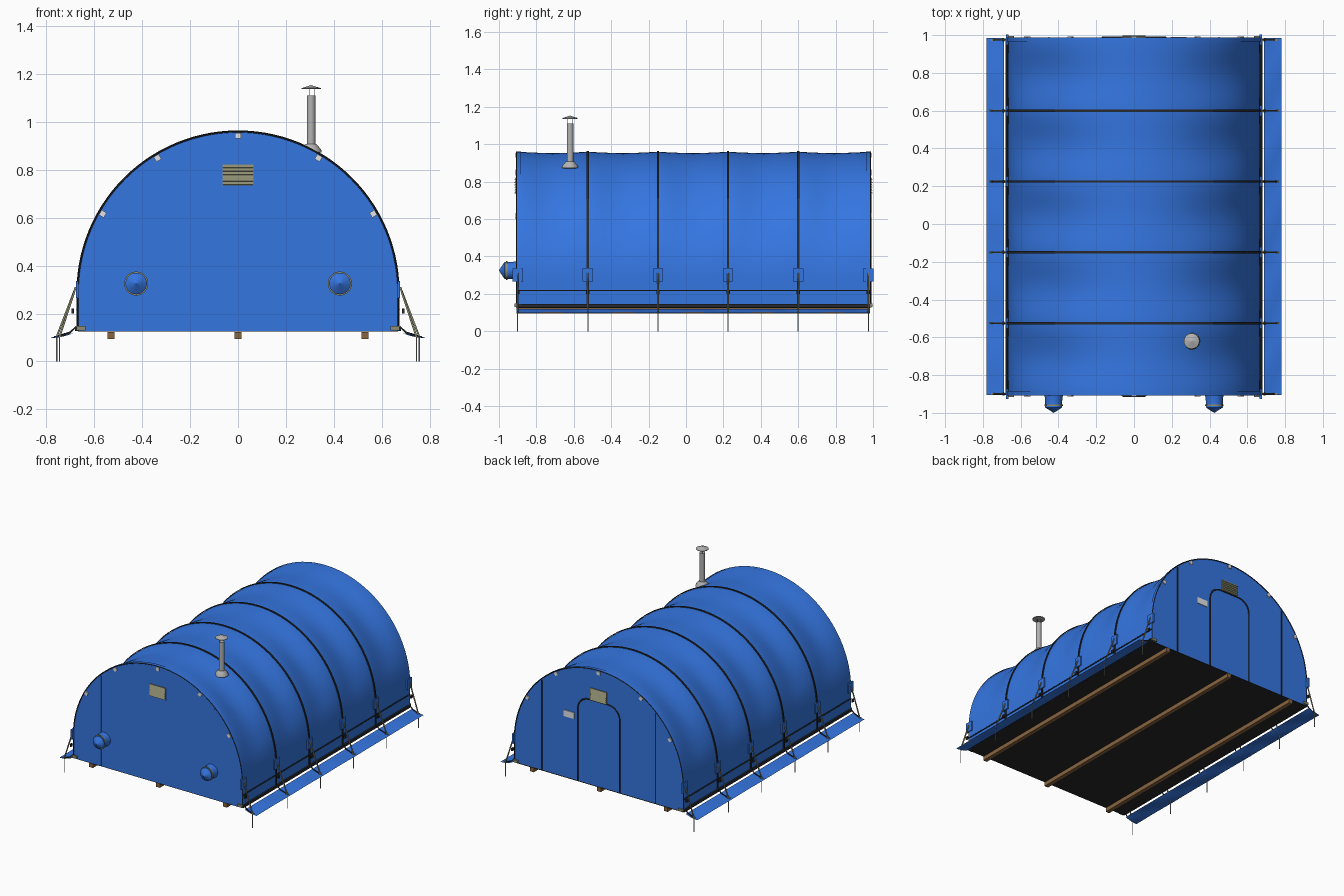
import bpy, bmesh, math
from mathutils import Vector

if "Cube" in bpy.data.objects:
    bpy.data.objects.remove(bpy.data.objects["Cube"])

R, CZ, BASE = 0.668, 0.29, 0.127           # arch radius, arch centre, floor height
Y0, Y1 = -0.905, 0.985                     # front and back walls
RIBS = [-0.9 + 0.375 * i for i in range(6)]


def material(name, r, g, b):
    m = bpy.data.materials.new(name)
    m.diffuse_color = (r, g, b, 1)
    m.use_nodes = True
    m.node_tree.nodes["Principled BSDF"].inputs["Base Color"].default_value = m.diffuse_color
    return m


BLUE = material("blue_fabric", 0.035, 0.18, 0.75)
BLACK = material("black_webbing", 0.02, 0.022, 0.025)
KHAKI = material("khaki", 0.27, 0.27, 0.17)
WOOD = material("wood", 0.25, 0.13, 0.05)
GREY = material("steel", 0.45, 0.45, 0.45)
WHITE = material("pale_plastic", 0.75, 0.77, 0.8)


def finish(name, bm, mat, smooth=False):
    bmesh.ops.recalc_face_normals(bm, faces=bm.faces)
    me = bpy.data.meshes.new(name)
    bm.to_mesh(me)
    bm.free()
    me.materials.append(mat)
    ob = bpy.data.objects.new(name, me)
    bpy.context.collection.objects.link(ob)
    if smooth:
        bpy.context.view_layer.objects.active = ob
        ob.select_set(True)
        bpy.ops.object.shade_smooth_by_angle(angle=math.radians(35))
        ob.select_set(False)
    return ob


def box(name, c, s, mat, rot_y=0.0):
    bm = bmesh.new()
    bmesh.ops.create_cube(bm, size=1)
    for v in bm.verts:
        v.co = Vector((v.co.x * s[0], v.co.y * s[1], v.co.z * s[2]))
    ob = finish(name, bm, mat)
    ob.location = c
    ob.rotation_euler.y = rot_y
    return ob


def grid(name, rows, mat, close=False):
    """Skin quads across rows of points."""
    bm = bmesh.new()
    vs = [[bm.verts.new(p) for p in r] for r in rows]
    if close:
        vs.append(vs[0])
    for a, b in zip(vs, vs[1:]):
        for i in range(len(a) - 1):
            bm.faces.new((a[i], a[i + 1], b[i + 1], b[i]))
    return finish(name, bm, mat, True)


def tube(name, pts, r, mat, sides=8):
    """Swept round bar through points."""
    cu = bpy.data.curves.new(name, 'CURVE')
    cu.dimensions = '3D'
    cu.bevel_depth = r
    cu.bevel_resolution = max(0, sides // 4 - 1)
    cu.use_fill_caps = True
    sp = cu.splines.new('POLY')
    sp.points.add(len(pts) - 1)
    for p, q in zip(sp.points, pts):
        p.co = (*q, 1)
    cu.materials.append(mat)
    ob = bpy.data.objects.new(name, cu)
    bpy.context.collection.objects.link(ob)
    return ob


def lathe(name, prof, loc, mat, rot_x=0.0, n=28):
    """Spin (radius, height) points about z."""
    rows = [[(r * math.cos(t), r * math.sin(t), z) for r, z in prof]
            for t in (2 * math.pi * i / n for i in range(n))]
    ob = grid(name, rows, mat, True)
    ob.location = loc
    ob.rotation_euler.x = rot_x
    return ob


def arch(y, d=0.0, sag=0.0, n=56):
    """Tent cross-section at y, offset outward by d, sagging at the shoulders."""
    pts = [(R + d, y, BASE), (R + d, y, 0.21)]
    for i in range(n + 1):
        t = math.pi * i / n
        r = R + d - sag * (0.006 + 0.017 * math.sin(2 * t) ** 2) * min(1, math.sin(t) * 3)
        pts.append((r * math.cos(t), y, CZ + r * math.sin(t)))
    return pts + [(-R - d, y, 0.21), (-R - d, y, BASE)]


# Fabric roof, pulled in between the ribs
N = 80
rows = []
for i in range(N + 1):
    y = Y0 + (Y1 - Y0) * i / N
    f = min(max((y - RIBS[0]) / 0.375, 0), 5)
    rows.append(arch(y, 0, math.sin(math.pi * (f % 1)) ** 2 if f < 5 else 0))
grid("roof_fabric", rows, BLUE)

# End walls, edge piping, hems, seams, clips and vents
for side, y, s in (("front", Y0, -1), ("back", Y1, 1)):
    bm = bmesh.new()
    bm.faces.new([bm.verts.new(p) for p in arch(y)])
    finish(side + "_wall", bm, BLUE)
    tube(side + "_piping", arch(y, 0.001), 0.0035, BLACK)
    grid(side + "_hem", [arch(y + s * 0.002, 0.004), arch(y - s * 0.022, 0.004)], BLUE)
    seam = BLUE if s < 0 else BLACK
    for x in (-0.45, 0.45):
        top = CZ + math.sqrt(R * R - x * x) - 0.01
        box(side + "_wall_seam", (x, y + s * 0.002, (BASE + top) / 2), (0.007, 0.005, top - BASE), seam)
    for deg in (30, 59, 90, 121, 150):
        t = math.radians(deg)
        box(side + "_clip", (0.652 * math.cos(t), y + s * 0.003, CZ + 0.652 * math.sin(t)),
            (0.024, 0.008, 0.024), WHITE, math.pi / 2 - t)
    box(side + "_vent_back", (0, y + s * 0.003, 0.778), (0.13, 0.006, 0.086), KHAKI)
    for k in range(6):
        slat = box(side + "_vent_slat", (0, y + s * 0.008, 0.743 + 0.014 * k), (0.124, 0.003, 0.012), KHAKI)
        slat.rotation_euler.x = s * 0.5
    for x in (-0.655, 0.655):
        box(side + "_corner_bracket", (x, y + s * 0.003, 0.139), (0.038, 0.016, 0.018), KHAKI)

# Back door zip and label
door = [(-0.167, BASE)]
for cx, a0 in ((-0.077, 180), (0.077, 90)):
    door += [(cx + 0.09 * math.cos(math.radians(a0 - 15 * k)),
              0.645 + 0.09 * math.sin(math.radians(a0 - 15 * k))) for k in range(7)]
door.append((0.167, BASE))
tube("door_zip", [(x, Y1 + 0.002, z) for x, z in door], 0.005, BLACK)
box("wall_label", (0.236, Y1 + 0.002, 0.585), (0.085, 0.005, 0.045), WHITE)

# Floor and timber skids
YM, LEN = (Y0 + Y1) / 2, Y1 - Y0
box("floor", (0, YM, BASE), (2 * R, LEN, 0.006), BLACK)
for x in (-0.53, 0, 0.53):
    box("floor_skid", (x, YM, 0.109), (0.03, LEN, 0.029), WOOD)

# Straps over the four inner ribs
for y in RIBS[1:5]:
    ring = [arch(y - 0.006, 0.001), arch(y - 0.006, 0.006), arch(y + 0.006, 0.006), arch(y + 0.006, 0.001)]
    grid("roof_strap", ring, BLACK, True)

# Side rails, ground flaps, guy lines and stakes
for s in (-1, 1):
    box("base_rail", (s * 0.672, YM, 0.137), (0.016, LEN, 0.018), BLACK)
    tube("hem_bar", [(s * 0.672, Y0, 0.218), (s * 0.672, Y1, 0.218)], 0.004, BLACK)
    flap = []
    for i in range(61):
        y = Y0 + LEN * i / 60
        w = math.sin(math.pi * (y - RIBS[0]) / 0.375) ** 2
        flap.append([(s * (0.688 + 0.092 * t), y, 0.098 + 0.02 * (1 - t) ** 2 + 0.009 * w * math.sin(3 * t))
                     for t in (0, 0.2, 0.4, 0.6, 0.8, 1)])
    grid("ground_flap", flap, BLUE)
    for i, y in enumerate(RIBS):
        xs = 0.745 if i in (0, 5) else 0.757
        box("anchor_patch", (s * 0.671, y, 0.3), (0.012, 0.055, 0.07), BLUE)
        tube("guy_line", [(s * 0.677, y, 0.31), (s * xs, y, 0.102)], 0.0045, KHAKI)
        tube("lower_guy", [(s * 0.675, y, 0.145), (s * 0.7, y, 0.122), (s * xs, y, 0.104)], 0.004, BLACK)
        box("guy_buckle", (s * 0.69, y, 0.21), (0.01, 0.018, 0.02), BLACK)
        tube("ground_stake", [(s * xs, y, 0), (s * xs, y, 0.105)], 0.003, GREY)
        box("stake_head", (s * xs, y, 0.104), (0.022, 0.01, 0.006), KHAKI)

# Front air ducts: sleeve, clamp ring and tied-off tip
for x in (-0.425, 0.425):
    at = (x, Y0, 0.325)
    lathe("duct_sleeve", [(0.049, 0), (0.045, 0.03), (0.045, 0.066), (0.036, 0.072), (0, 0.095)], at, BLUE, math.pi / 2)
    lathe("duct_ring", [(0.043, 0.05), (0.05, 0.05), (0.05, 0.058), (0.043, 0.058)], at, KHAKI, math.pi / 2)

# Stove pipe with flashing and rain cap
P = (0.305, -0.62, 0)
lathe("pipe_flashing", [(0, 0.87), (0.044, 0.872), (0.042, 0.884), (0.022, 0.908), (0, 0.908)], P, GREY)
lathe("stove_pipe", [(0, 0.88), (0.0175, 0.88), (0.0175, 1.11), (0, 1.11)], P, GREY)
lathe("rain_cap", [(0, 1.136), (0.041, 1.136), (0.041, 1.14), (0, 1.153)], P, GREY)
for k in range(3):
    a = 2 * math.pi * k / 3
    dx, dy = 0.014 * math.cos(a), 0.014 * math.sin(a)
    tube("cap_strut", [(P[0] + dx, P[1] + dy, 1.1), (P[0] + dx, P[1] + dy, 1.138)], 0.0012, GREY)
